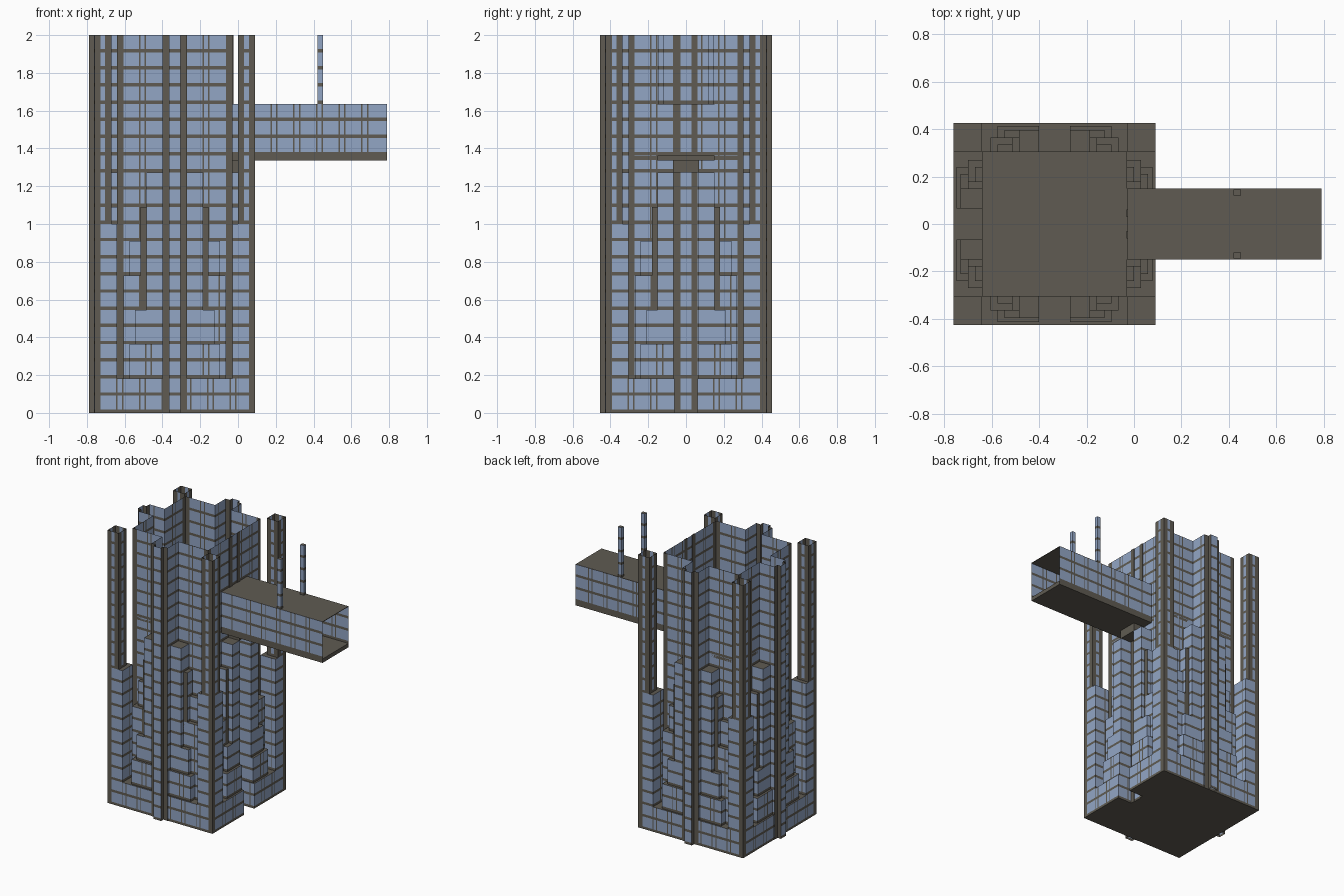
import bpy, bmesh
from mathutils import Matrix, Vector

if "Cube" in bpy.data.objects:
    bpy.data.objects.remove(bpy.data.objects["Cube"])

STOREY = 2 / 22      # floor height
BAND = 0.018         # brown band at the foot of every floor
POST = 0.033         # broad corner post
MULLION = 0.008
CORE, RIM = 0.305, 0.425
CENTRE = Vector((-0.335, 0))


def material(name, colour):
    m = bpy.data.materials.new(name)
    m.use_nodes = True
    m.diffuse_color = (*colour, 1)
    bsdf = m.node_tree.nodes["Principled BSDF"]
    bsdf.inputs["Base Color"].default_value = (*colour, 1)
    bsdf.inputs["Roughness"].default_value = 0.8
    return m


GLASS = material("blue glass", (0.29, 0.38, 0.56))
STONE = material("brown stone", (0.115, 0.105, 0.085))


def finish(name, bm):
    bmesh.ops.remove_doubles(bm, verts=bm.verts, dist=1e-5)
    bmesh.ops.recalc_face_normals(bm, faces=bm.faces)
    mesh = bpy.data.meshes.new(name)
    bm.to_mesh(mesh)
    bm.free()
    mesh.materials.append(GLASS)
    mesh.materials.append(STONE)
    obj = bpy.data.objects.new(name, mesh)
    bpy.context.collection.objects.link(obj)
    return obj


def face(bm, points, index):
    bm.faces.new([bm.verts.new(p) for p in points]).material_index = index


def wall(bm, p, q, low, high, posts=(False, False), narrow_stone=True):
    """Flat curtain wall from p to q, between two floor numbers."""
    length = (q - p).length
    direction = (q - p) / length
    # Split the length into posts, wide panes, narrow panes and mullions
    strips = []
    a = POST if posts[0] else 0
    b = length - (POST if posts[1] else 0)
    if a:
        strips.append((0, a, 1))
    if narrow_stone and length < 0.04:
        strips.append((a, b, 1))
    else:
        t, wide = a, True
        while b - t > 1e-4:
            end = min(t + (0.09 if wide else 0.03), b)
            if b - end < 0.02:
                end = b
            if end < b:
                strips += [(t, end - MULLION, 0), (end - MULLION, end, 1)]
            else:
                strips.append((t, end, 0))
            t, wide = end, not wide
    if b < length:
        strips.append((b, length, 1))
    for floor in range(low, high):
        z = floor * STOREY
        rows = ((z, z + BAND, 1), (z + BAND, z + STOREY, 0))
        for t0, t1, stone in strips:
            s, e = p + direction * t0, p + direction * t1
            for z0, z1, band in rows:
                face(bm, [(*s, z0), (*e, z0), (*e, z1), (*s, z1)], stone or band)


def block(name, outline, low, high, posts=(), cap=True, bottom=False, narrow_stone=True):
    """Walls around an outline; posts lists the corners that carry broad posts."""
    bm = bmesh.new()
    n = len(outline)
    for i in range(n):
        j = (i + 1) % n
        wall(bm, outline[i], outline[j], low, high, (i in posts, j in posts), narrow_stone)
    if cap:
        face(bm, [(*p, high * STOREY) for p in outline], 1)
    if bottom:
        face(bm, [(*p, low * STOREY) for p in outline], 1)
    return finish(name, bm)


def stone_box(name, x0, x1, y0, y1, z0, z1):
    bm = bmesh.new()
    bmesh.ops.create_cube(bm, size=1)
    for v in bm.verts:
        v.co = ((x0 + x1) / 2 + v.co.x * (x1 - x0),
                (y0 + y1) / 2 + v.co.y * (y1 - y0),
                (z0 + z1) / 2 + v.co.z * (z1 - z0))
    for f in bm.faces:
        f.material_index = 1
    return finish(name, bm)


def on_side(side, d, u):
    """Point at distance d out from the tower centre and u along the side."""
    turn = ((1, 0), (0, 1), (-1, 0), (0, -1))[side]
    return CENTRE + Vector((d * turn[0] - u * turn[1], d * turn[1] + u * turn[0]))


def rect(side, d0, d1, u0, u1):
    return [on_side(side, *c) for c in ((d1, u1), (d0, u1), (d0, u0), (d1, u0))]


# Hollow core with a cross-shaped rib on three sides
half_rib = [(CORE, 0.065), (0.428, 0.065), (0.428, 0.03), (0.455, 0.03)]
outline, posts = [], []
for side in range(4):
    posts.append(len(outline))
    outline.append(on_side(side, CORE, -CORE))
    if side:
        outline += [on_side(side, d, -u) for d, u in half_rib]
        outline += [on_side(side, d, u) for d, u in reversed(half_rib)]
block("core", outline, 0, 22, posts, cap=False)
stone_box("core_deck", -0.64, -0.03, -0.305, 0.305, 1.34, 1.36)

# Low base with an entrance slot under the bridge
outline = [on_side(0, RIM, -RIM), on_side(0, RIM, -0.06), on_side(0, CORE, -0.06),
           on_side(0, CORE, 0.06), on_side(0, RIM, 0.06)]
outline += [on_side(s, RIM, -RIM) for s in (1, 2, 3)]
block("base", outline, 0, 2, (0, 5, 6, 7), bottom=True)

# Corner blocks and tall corner shafts
for side in range(4):
    block("corner_block", rect(side, CORE, RIM, CORE, RIM), 2, 11, (0,))
    block("corner_shaft", rect(side, RIM - 0.09, RIM, RIM - 0.09, RIM), 11, 22,
          range(4), cap=False)

# Stepped terraces: start, end, outward reach, floors
terraces = [
    (0.065, 0.15, 0.395, 14),
    (0.15, 0.18, 0.365, 12),
    (0.18, 0.24, 0.335, 10),
    (0.15, 0.27, 0.365, 8),
    (0.15, 0.21, 0.395, 6),
    (0.065, 0.24, 0.412, 4),
]
for side in range(4):
    for u0, u1, reach, floors in terraces:
        for a, b in ((u0, u1), (-u1, -u0)):
            block("terrace", rect(side, CORE, reach, a, b), 2, floors)

# Broad posts on the core above and below the bridge
for y in (-0.045, 0.045):
    stone_box("core_post", -0.031, -0.025, y - 0.016, y + 0.016, 0, 2)

# Bridge: glazed sides, open far end, slab and roof
bm = bmesh.new()
for y in (-0.15, 0.15):
    wall(bm, Vector((0.09, y)), Vector((0.79, y)), 15, 18)
    wall(bm, Vector((-0.03, y)), Vector((0.09, y)), 15, 18)
finish("bridge_sides", bm)
stone_box("bridge_floor", -0.03, 0.79, -0.15, 0.15, 1.335, 15 * STOREY)
stone_box("bridge_roof", -0.03, 0.79, -0.15, 0.15, 18 * STOREY - 0.004, 18 * STOREY)
stone_box("bridge_bracket", -0.03, 0.06, -0.07, 0.07, 14 * STOREY, 1.335)

# Masts on the bridge roof
for s in (-1, 1):
    corners = [Vector((x, s * y)) for x, y in
               ((0.42, 0.12), (0.45, 0.12), (0.45, 0.146), (0.42, 0.146))]
    block("bridge_mast", corners, 18, 22, narrow_stone=False)
